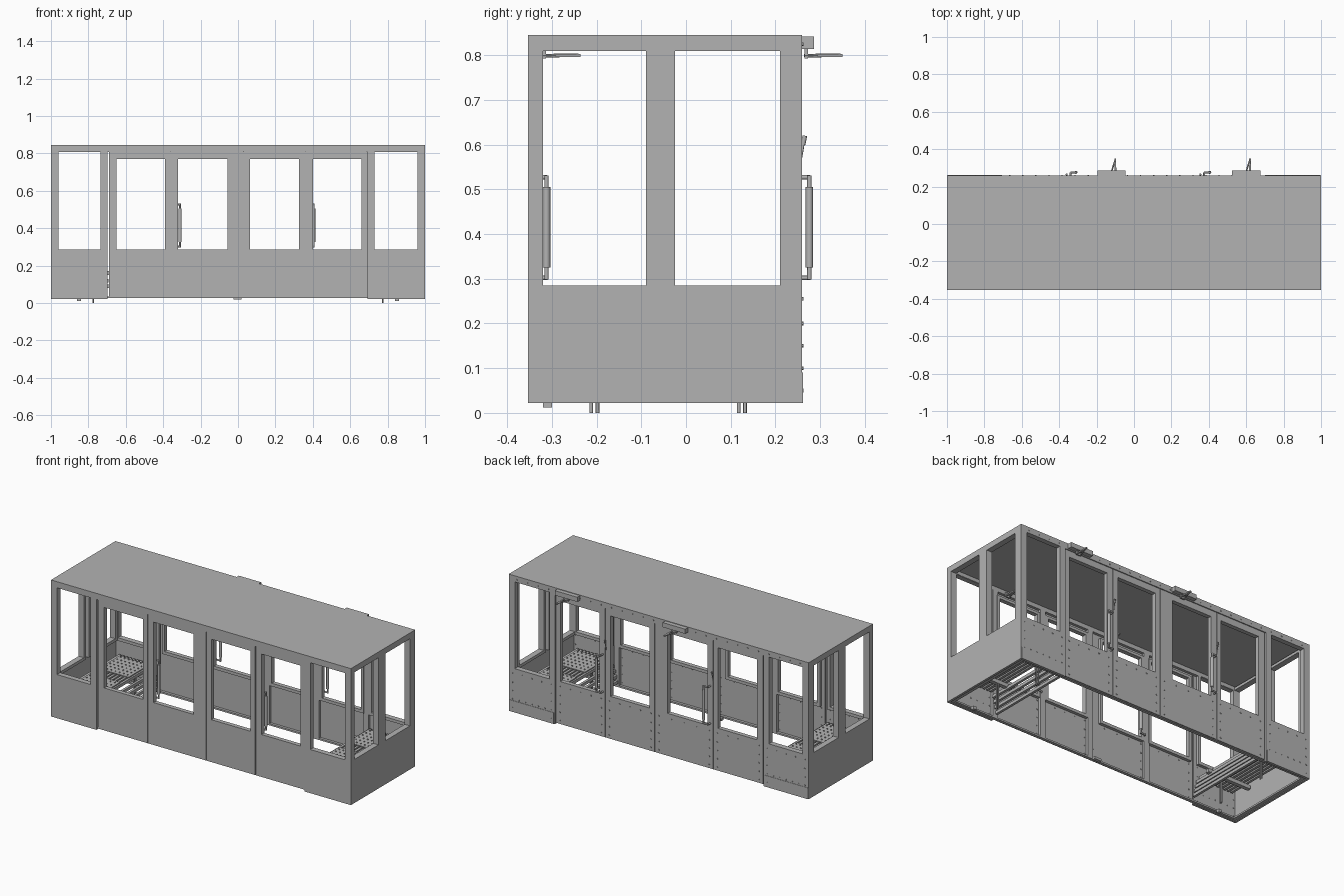
import bpy, bmesh
from mathutils import Matrix, Vector

cube = bpy.data.objects.get("Cube")
if cube:
    bpy.data.objects.remove(cube)

grey = bpy.data.materials.new("painted_grey")
grey.use_nodes = True
grey.diffuse_color = (0.45, 0.45, 0.45, 1)
grey.node_tree.nodes["Principled BSDF"].inputs["Base Color"].default_value = (0.45, 0.45, 0.45, 1)

FRONT, BACK = -0.353, 0.26
BOTTOM, TOP = 0.022, 0.845
SILL = 0.285


def finish(name, bm, smooth=False):
    mesh = bpy.data.meshes.new(name)
    bm.to_mesh(mesh)
    bm.free()
    mesh.materials.append(grey)
    obj = bpy.data.objects.new(name, mesh)
    bpy.context.collection.objects.link(obj)
    if smooth:
        for p in mesh.polygons:
            p.use_smooth = len(p.vertices) == 4
    return obj


def add_box(bm, x, y, z):
    size = [abs(r[1] - r[0]) for r in (x, y, z)]
    mid = [(r[1] + r[0]) / 2 for r in (x, y, z)]
    bmesh.ops.create_cube(bm, size=1, matrix=Matrix.Translation(mid) @ Matrix.Diagonal((*size, 1)))


def add_rod(bm, a, b, radius, sides=8):
    a, b = Vector(a), Vector(b)
    turn = (b - a).to_track_quat('Z', 'Y').to_matrix().to_4x4()
    bmesh.ops.create_cone(bm, cap_ends=True, segments=sides, radius1=radius, radius2=radius,
                          depth=(b - a).length, matrix=Matrix.Translation((a + b) / 2) @ turn)


def boxes(name, items):
    bm = bmesh.new()
    for item in items:
        add_box(bm, *item)
    return finish(name, bm)


def ring(u, z, hu, hz):
    """Four bars around a rectangular opening, as (u range, z range)."""
    return [(u, (z[0], hz[0])), (u, (hz[1], z[1])),
            ((u[0], hu[0]), hz), ((hu[1], u[1]), hz)]


def depth(side, d0, d1):
    """Range in y measured inward from the outside of a long wall."""
    return (FRONT + d0, FRONT + d1) if side == "front" else (BACK - d1, BACK - d0)


# Long walls: sheet panels with window openings and inner frames
panels = [((-1, -0.698), (-0.96, -0.735), 0.81),
          ((-0.69, -0.362), (-0.65, -0.39), 0.77),
          ((-0.358, 0.028), (-0.32, -0.055), 0.77),
          ((0.032, 0.358), (0.065, 0.325), 0.77),
          ((0.362, 0.688), (0.40, 0.66), 0.77),
          ((0.692, 1), (0.73, 0.96), 0.81)]
seams = (-0.36, 0.03, 0.36, 0.69)
for side in ("front", "back"):
    for i, (u, hu, head) in enumerate(panels):
        end = i in (0, 5)
        inset = 0 if end else 0.006
        z = (BOTTOM if end else 0.03, TOP - 0.012 if end else 0.81)
        y = depth(side, inset, 0.014)
        parts = [(a, y, b) for a, b in ring(u, z, hu, (SILL, head))]
        grow = ((hu[0] - 0.018, hu[1] + 0.018), (SILL - 0.018, head + 0.016))
        parts += [(a, depth(side, 0.014, 0.032), b)
                  for a, b in ring(*grow, hu, (SILL, head))]
        boxes(f"{side}_panel_{i + 1}", parts)
    # Posts behind the seams, top band and bottom rail
    boxes(f"{side}_posts", [((x - 0.018, x + 0.018), depth(side, 0.014, 0.03), (0.03, 0.82))
                            for x in seams])
    boxes(f"{side}_top_band", [((-1, 1), depth(side, 0, 0.03), (0.808, TOP - 0.01))])
    boxes(f"{side}_bottom_rail", [((-0.99, 0.99), depth(side, 0.012, 0.03), (0.026, 0.036))])

# End walls with two windows each
for side, s in (("left", 1), ("right", -1)):
    parts = []
    for u, hu in (((FRONT, -0.057), (-0.32, -0.09)), ((-0.057, BACK), (-0.025, 0.21))):
        parts += [((s * 0.986, s), a, b)
                  for a, b in ring(u, (BOTTOM, TOP - 0.01), hu, (SILL, 0.81))]
        grow = (hu[0] - 0.018, hu[1] + 0.018)
        parts += [((s * 0.965, s * 0.986), a, b)
                  for a, b in ring(grow, (SILL - 0.018, 0.826), hu, (SILL, 0.81))]
    parts.append(((s * 0.965, s * 0.986), (FRONT + 0.012, BACK - 0.012), (0.026, 0.036)))
    boxes(f"{side}_end_wall", parts)

# Roof sheet
boxes("roof", [((-1, 1), (FRONT, BACK), (TOP - 0.012, TOP))])

# Slatted benches at both ends, with stepped front, studs and legs
for side, s in (("left", 1), ("right", -1)):
    slats = [((s * (0.72 + 0.024 * i), s * (0.735 + 0.024 * i)), (-0.32, 0.225), (0.172, 0.19))
             for i in range(10)]
    slats += [((s * (0.70 - 0.008 * i), s * (0.715 - 0.008 * i)), (-0.32, 0.225),
               (0.14 - 0.03 * i, 0.158 - 0.03 * i)) for i in range(4)]
    boxes(f"{side}_bench_slats", slats)
    boxes(f"{side}_bench_plates", [((s * 0.73, s * 0.93), y, (0.19, 0.196))
                                   for y in ((-0.29, -0.08), (0.0, 0.2))])
    boxes(f"{side}_bench_bearers", [((s * 0.68, s * 0.97), (y - 0.012, y + 0.012), (0.15, 0.172))
                                    for y in (-0.205, 0.125)])
    bm = bmesh.new()
    for y0 in (-0.27, 0.02):
        for i in range(7):
            for j in range(6):
                p = Vector((s * (0.75 + 0.027 * i), y0 + 0.033 * j, 0.195))
                add_rod(bm, p, p + Vector((0, 0, 0.006)), 0.004, 6)
    finish(f"{side}_bench_studs", bm)
    bm = bmesh.new()
    for y in (-0.205, 0.125):
        for dy in (-0.007, 0.007):
            add_rod(bm, (s * 0.775, y + dy, 0), (s * 0.775, y + dy, 0.16), 0.004)
    finish(f"{side}_bench_legs", bm, True)
    boxes(f"{side}_floor_block", [((s * 0.84, s * 0.86), (-0.32, -0.30), (0.012, 0.03))])
boxes("centre_floor_block", [((-0.025, 0.02), (-0.32, -0.30), (0.018, 0.032))])

# Door handles: inside on the front wall, outside on the back wall
for side, wall, y in (("front", FRONT + 0.02, -0.312), ("back", BACK - 0.005, 0.276)):
    for n, x in (("right", -0.31), ("left", 0.405)):
        bm = bmesh.new()
        for z in (0.302, 0.527):
            add_rod(bm, (x - 0.03, wall, z), (x - 0.03, y, z), 0.005)
            add_rod(bm, (x - 0.03, y, z), (x, y, z), 0.005)
        add_rod(bm, (x, y, 0.298), (x, y, 0.531), 0.005)
        add_rod(bm, (x, y, 0.325), (x, y, 0.505), 0.0085)
        finish(f"{side}_{n}_door_handle", bm, True)

# Latch levers above the back handles
bm = bmesh.new()
for x in (-0.36, 0.355):
    add_rod(bm, (x, 0.255, 0.56), (x, 0.262, 0.60), 0.003)
    add_rod(bm, (x, 0.262, 0.60), (x, 0.266, 0.62), 0.005)
finish("latch_levers", bm, True)

# Door hangers: outside boxes on the back, tapered hooks on both walls
boxes("back_hanger_boxes", [((x - 0.075, x + 0.075), (BACK - 0.005, 0.286), (0.814, 0.842))
                            for x in (-0.12, 0.60)])
for side, y in (("front", -0.321), ("back", 0.265)):
    bm = bmesh.new()
    for x in (-0.12, 0.60):
        add_box(bm, (x - 0.005, x + 0.025), (y, y + 0.008), (0.793, 0.82))
        for dx in (-0.005, 0.022):
            add_rod(bm, (x + dx, y, 0.799), (x + 0.02, y + 0.08, 0.80), 0.004)
        add_box(bm, (x + 0.015, x + 0.025), (y + 0.02, y + 0.085), (0.796, 0.803))
    finish(f"{side}_hanger_hooks", bm)

# Kick plates on the outer ends of the back wall
boxes("back_kick_plates", [(x, (BACK, BACK + 0.002), (BOTTOM, 0.09))
                           for x in ((-0.998, -0.705), (0.70, 0.998))])

# Rivets along panel edges: outside of the back wall, inside of the front wall
for side, step in (("back", 1), ("front", 1)):
    bm = bmesh.new()
    for i, (u, hu, head) in enumerate(panels):
        end = i in (0, 5)
        if side == "back":
            y = BACK if end else BACK - 0.006
        else:
            y = FRONT + 0.014
        width = u[1] - u[0] - 0.05
        points = [(u[0] + 0.025 + width * k / 4, 0.255) for k in range(5)]
        points += [(x, 0.05 + 0.05 * k) for k in range(4) for x in (u[0] + 0.025, u[1] - 0.025)]
        if end:
            points += [(u[0] + 0.025 + width * k / 6, 0.1) for k in range(7)]
        for x, z in points:
            add_rod(bm, (x, y - 0.001, z), (x, y + 0.003, z), 0.004, 6)
    if side == "back":
        for k in range(28):
            x = -0.945 + 0.07 * k
            add_rod(bm, (x, BACK - 0.001, 0.825), (x, BACK + 0.003, 0.825), 0.004, 6)
    finish(f"{side}_rivets", bm)
